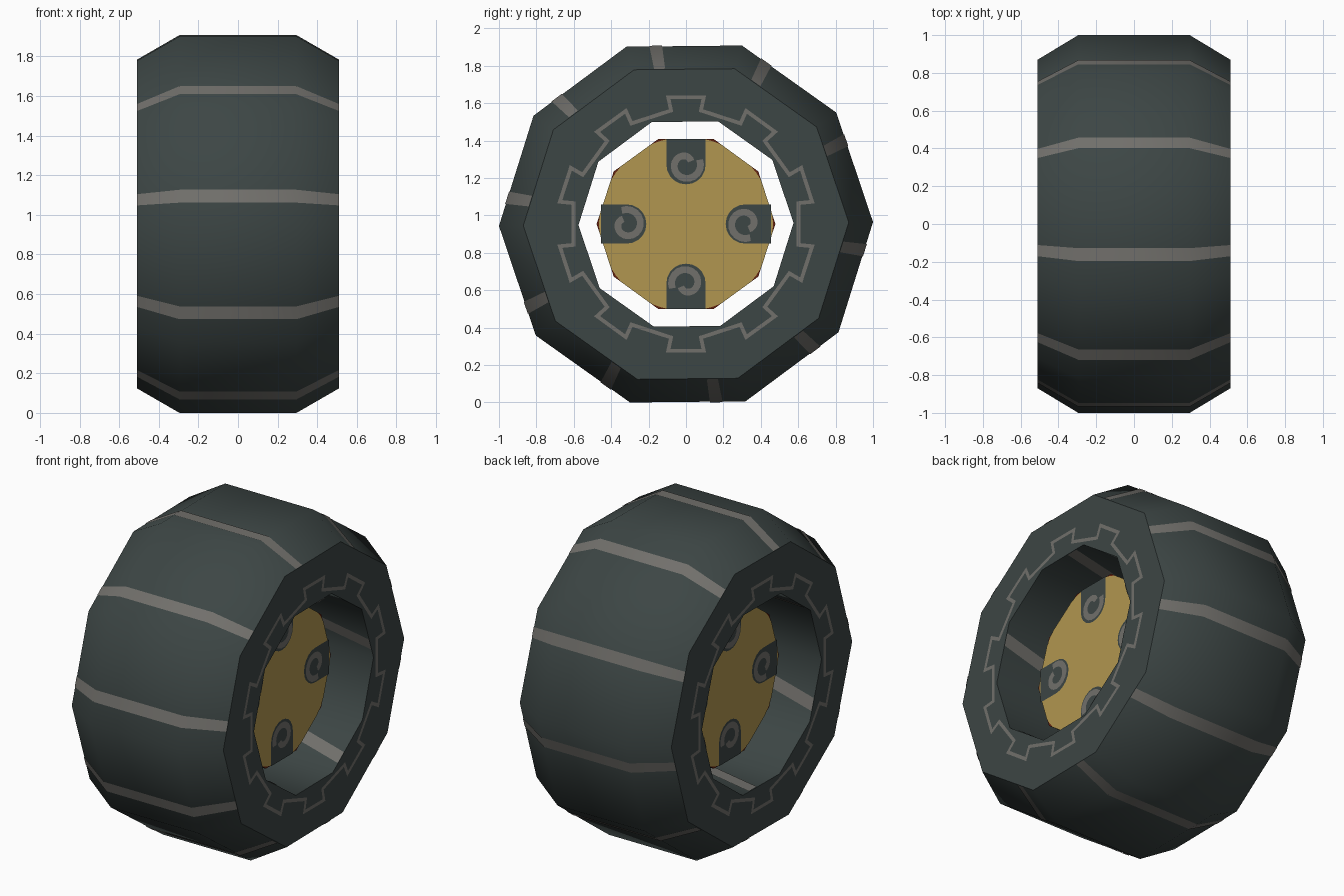
import bpy, bmesh
from math import sin, cos, radians, pi
from mathutils import Vector

if "Cube" in bpy.data.objects:
    bpy.data.objects.remove(bpy.data.objects["Cube"], do_unlink=True)

CENTRE = 0.954      # axle height
TILT = radians(0.6)
STEP = radians(36)
HALF = 0.51         # half width of the tyre
HUB_X = 0.29        # hub cap position along the axle


def material(name, rgb):
    m = bpy.data.materials.new(name)
    m.use_nodes = True
    m.diffuse_color = (*rgb, 1)
    m.node_tree.nodes["Principled BSDF"].inputs["Base Color"].default_value = (*rgb, 1)
    return m


rubber = material("dark slate rubber", (0.046, 0.061, 0.059))
grey = material("worn grey", (0.165, 0.160, 0.147))
gold = material("brass gold", (0.44, 0.305, 0.08))
rust = material("rust red", (0.13, 0.016, 0.005))


def polar(r, a):
    return Vector((r * cos(a), r * sin(a)))


def place(x, p):
    return Vector((x, p[0], CENTRE + p[1]))


def build(name, faces, mats, facing=None, pick=None):
    """Make an object from polygons; facing(centre) gives the wanted normal side."""
    bm = bmesh.new()
    for f in faces:
        bm.faces.new([bm.verts.new(v) for v in f])
    bmesh.ops.remove_doubles(bm, verts=bm.verts[:], dist=1e-5)
    bm.normal_update()
    if facing:
        for f in bm.faces:
            if f.normal.dot(facing(f.calc_center_median())) < 0:
                f.normal_flip()
    else:
        bmesh.ops.recalc_face_normals(bm, faces=bm.faces[:])
    if pick:
        for f in bm.faces:
            f.material_index = pick(f)
    me = bpy.data.meshes.new(name)
    bm.to_mesh(me)
    bm.free()
    for m in mats:
        me.materials.append(m)
    ob = bpy.data.objects.new(name, me)
    bpy.context.scene.collection.objects.link(ob)
    return ob


def smooth(ob):
    bpy.ops.object.select_all(action="DESELECT")
    ob.select_set(True)
    bpy.context.view_layer.objects.active = ob
    bpy.ops.object.shade_smooth_by_angle(angle=radians(45))


def lathe(profile, tilt):
    """Ten-sided quads around the axle through a list of (x, radius)."""
    faces = []
    for (xa, ra), (xb, rb) in zip(profile, profile[1:]):
        for k in range(10):
            a, b = tilt + k * STEP, tilt + (k + 1) * STEP
            faces.append([place(xa, polar(ra, a)), place(xa, polar(ra, b)),
                          place(xb, polar(rb, b)), place(xb, polar(rb, a))])
    return faces


def on_side(r, k, t):
    """Point at fraction t along side k of a ten-sided ring."""
    return polar(r, TILT + k * STEP).lerp(polar(r, TILT + (k + 1) * STEP), t)


def ribbon(pts, width, closed=False):
    """Quads of constant width along a flat path."""
    n = len(pts)
    rails = []
    for i, p in enumerate(pts):
        before = pts[i - 1] if closed or i else p
        after = pts[(i + 1) % n] if closed or i < n - 1 else p
        dirs = [d.normalized() for d in (p - before, after - p) if d.length > 0]
        tangent = sum(dirs, Vector((0, 0))).normalized()
        normal = Vector((-tangent.y, tangent.x))
        off = normal * (width / 2) / max(0.5, tangent.dot(dirs[0]))
        rails.append((p + off, p - off))
    return [[rails[i][0], rails[i][1], rails[(i + 1) % n][1], rails[(i + 1) % n][0]]
            for i in range(n if closed else n - 1)]


def plate(name, polys, x, mat):
    """Flat painted detail, repeated on both ends by a half turn about z."""
    for side, word in ((1, "left"), (-1, "right")):
        faces = [[place(side * x, p * 1) if side > 0 else place(-x, (-p[0], p[1]))
                  for p in poly] for poly in polys]
        build(f"{word}_{name}", faces, [mat], lambda c, s=side: Vector((s, 0, 0)))


# Tyre: bevelled ten-sided ring with an open bore
OUTER = [(-HALF, 0.87), (-0.295, 1.0), (0.295, 1.0), (HALF, 0.87)]
BORE = 0.575
tyre = build("tyre", lathe(OUTER + [(HALF, BORE), (-HALF, BORE), OUTER[0]], TILT), [rubber])
smooth(tyre)


def outward(c):
    return Vector((0, c.y, c.z - CENTRE))


# Tread stripes: one across each side of the tyre
stripes = []
for k in range(10):
    for (xa, ra), (xb, rb) in zip(OUTER, OUTER[1:]):
        stripes.append([place(x, on_side(r + 0.004, k, t)) for x, r, t in
                        ((xa, ra, 0.69), (xa, ra, 0.80), (xb, rb, 0.80), (xb, rb, 0.69))])
smooth(build("tread_stripes", stripes, [grey], outward))

# Bore stripes: slanted bands on alternate sides of each half
bands = []
for k in range(10):
    left = k % 2 == 0
    x = HALF if left else -HALF
    ts = (0.17, 0.38, 0.70, 0.49) if left else (0.83, 0.62, 0.30, 0.51)
    bands.append([place(px, on_side(BORE - 0.004, k, t))
                  for px, t in zip((x, x, 0, 0), ts)])
build("bore_stripes", bands, [grey], lambda c: -outward(c))

# Sidewall line: a notched ring of ten teeth
notches = []
for k in range(10):
    a = pi / 2 + k * STEP
    for r, deg in ((0.612, -7.5), (0.685, -8), (0.685, 8), (0.612, 7.5)):
        notches.append(polar(r, a + radians(deg)))
plate("sidewall_line", ribbon(notches, 0.02, True), HALF + 0.003, grey)

# Hub: ten-sided drum with rust showing at the rim corners
HUB_R = 0.478
hub_faces = lathe([(-HUB_X, HUB_R), (HUB_X, HUB_R)], 0)
hub_faces += [[place(x, polar(HUB_R, k * STEP)) for k in range(10)] for x in (-HUB_X, HUB_X)]
build("hub", hub_faces, [rubber, rust], pick=lambda f: int(abs(f.normal.x) > 0.5))

# Brass hub face
RIM = HUB_R * cos(STEP / 2)
disc = []
for k in range(60):
    a = k * pi / 30
    local = (a % STEP) - STEP / 2
    disc.append(polar(min(0.465, RIM / cos(local)), a))
plate("hub_face", [disc], HUB_X + 0.003, gold)

# Four rounded slots, each with a curl inside
SLOT_W, SLOT_C = 0.105, 0.317
slot = [Vector((SLOT_W, RIM)), Vector((-SLOT_W, RIM))]
slot += [Vector((0, SLOT_C)) + polar(SLOT_W, pi + k * pi / 10) for k in range(11)]
curl = []
for k in range(19):
    f = k / 18
    curl.append(Vector((0, SLOT_C)) + polar(0.078 - 0.045 * f * f, radians(20 - 345 * f)))


def four(polys):
    out = []
    for q in range(4):
        c, s = cos(q * pi / 2), sin(q * pi / 2)
        out += [[Vector((p.x * c - p.y * s, p.x * s + p.y * c)) for p in poly]
                for poly in polys]
    return out


# side slots reach the pointed corners of the hub
plate("hub_slots", four([slot]), HUB_X + 0.006, rubber)
plate("hub_curls", four(ribbon(curl, 0.036)), HUB_X + 0.009, grey)
